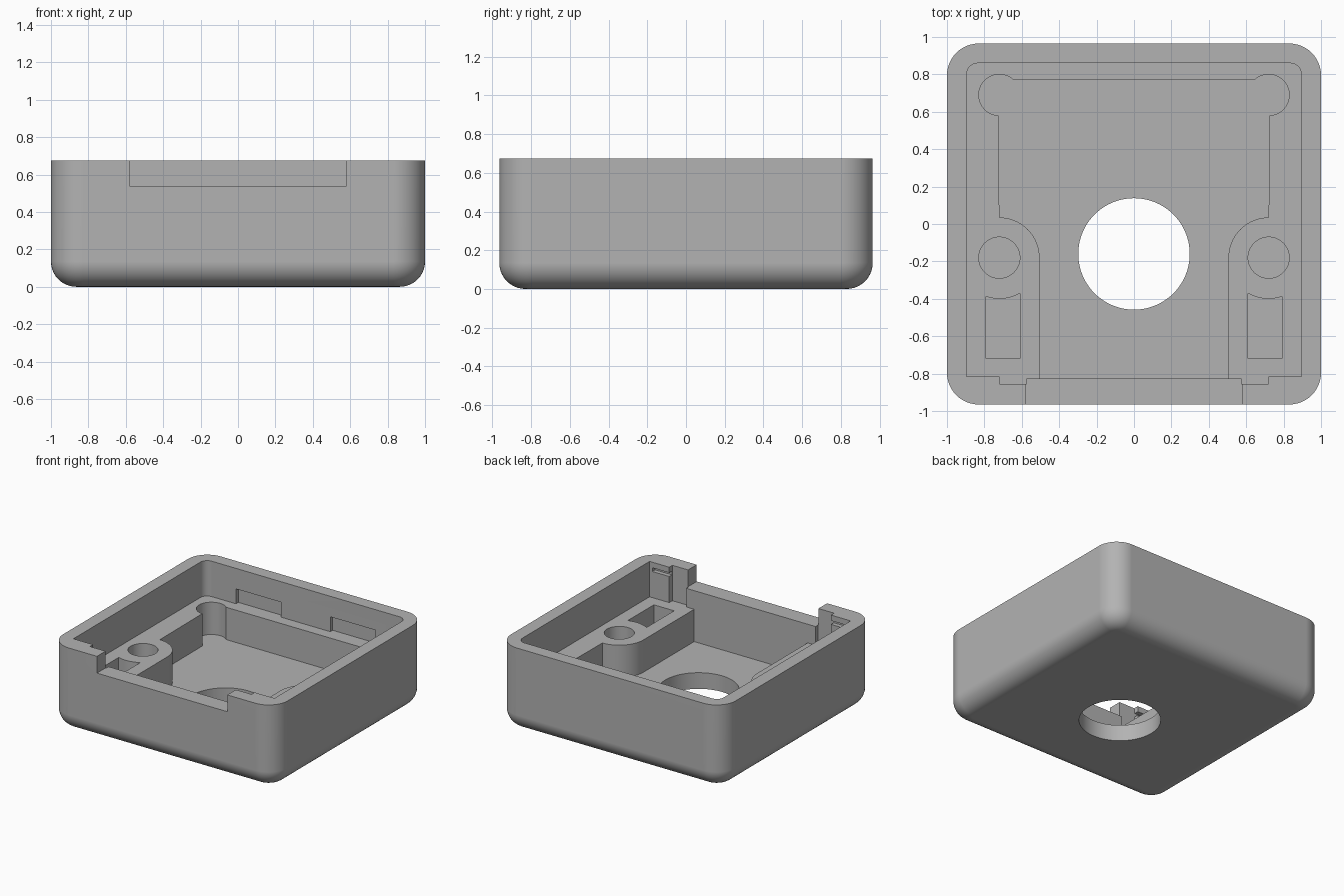
import bpy, bmesh
from math import cos, sin, pi, radians

if "Cube" in bpy.data.objects:
    bpy.data.objects.remove(bpy.data.objects["Cube"])

HEIGHT, LEDGE, FLOOR, ABOVE = 0.675, 0.39, 0.13, 0.9

grey = bpy.data.materials.new("light grey")
grey.use_nodes = True
colour = (0.45, 0.45, 0.45, 1)
grey.diffuse_color = colour
grey.node_tree.nodes["Principled BSDF"].inputs["Base Color"].default_value = colour


def arc(cx, cy, r, start, end, n=12):
    angles = [radians(start + (end - start) * i / n) for i in range(n + 1)]
    return [(cx + r * cos(a), cy + r * sin(a)) for a in angles]


def rounded_rect(x, y, r, n=12):
    corners = [(x - r, y - r), (r - x, y - r), (r - x, r - y), (x - r, r - y)]
    return [p for i, (cx, cy) in enumerate(corners)
            for p in arc(cx, cy, r, 90 * i, 90 * i + 90, n)]


def loft(name, rings):
    """Closed solid through a stack of (outline, z) rings."""
    bm = bmesh.new()
    loops = [[bm.verts.new((x, y, z)) for x, y in outline] for outline, z in rings]
    for low, high in zip(loops, loops[1:]):
        for i in range(len(low)):
            bm.faces.new((low[i - 1], low[i], high[i], high[i - 1]))
    bm.faces.new(loops[0][::-1])
    bm.faces.new(loops[-1])
    bmesh.ops.recalc_face_normals(bm, faces=bm.faces)
    mesh = bpy.data.meshes.new(name)
    bm.to_mesh(mesh)
    bm.free()
    obj = bpy.data.objects.new(name, mesh)
    bpy.context.collection.objects.link(obj)
    return obj


# Outer shell with rounded corners and a rounded bottom edge
fillet, radius, steps = 0.135, 0.17, 10
rings = []
for i in range(steps + 1):
    a = pi / 2 * i / steps
    inset = fillet * (1 - sin(a))
    rings.append((rounded_rect(1 - inset, 0.965 - inset, radius - inset),
                  fillet * (1 - cos(a))))
rings.append((rounded_rect(1, 0.965, radius), HEIGHT))
case = loft("enclosure_base", rings)
case.data.materials.append(grey)
bpy.context.view_layer.objects.active = case


def cut(outline, low, high):
    cutter = loft("cutter", [(outline, low), (outline, high)])
    cutter.hide_render = True
    mod = case.modifiers.new("cut", "BOOLEAN")
    mod.operation, mod.solver, mod.object = "DIFFERENCE", "EXACT", cutter
    bpy.ops.object.modifier_apply(modifier=mod.name)
    mesh = cutter.data
    bpy.data.objects.remove(cutter)
    bpy.data.meshes.remove(mesh)


def cut_box(x0, x1, y0, y1, low, high):
    cut([(x0, y0), (x1, y0), (x1, y1), (x0, y1)], low, high)


def circle(cx, cy, r, n=48):
    return arc(cx, cy, r, 0, 360, n)[:-1]


# Upper cavity above the ledge, rounded only at the back
cut([(-0.895, -0.815), (0.895, -0.815)] + arc(0.835, 0.8, 0.06, 0, 90, 8)
    + arc(-0.835, 0.8, 0.06, 90, 180, 8), LEDGE, ABOVE)

# Deep well that leaves a round-nosed boss on each side
right_side = [(0.505, -0.825)] + arc(0.72, -0.18, 0.215, 180, 90, 16) + [(0.725, 0.77)]
cut(right_side + [(-x, y) for x, y in reversed(right_side)], FLOOR, ABOVE)

# Front lid notch and the shallow wall relief beneath it
cut_box(-0.58, 0.58, -1.2, -0.7, 0.54, ABOVE)
cut_box(-0.58, 0.58, -0.825, -0.7, LEDGE, ABOVE)

# Round window through the floor
cut(circle(0, -0.16, 0.298, 80), -0.2, 0.3)

for side in (-1, 1):
    # Corner relief and screw hole
    cut(circle(side * 0.72, 0.69, 0.11), FLOOR, ABOVE)
    cut(circle(side * 0.72, -0.18, 0.11), FLOOR, 0.5)
    # Pocket in the boss with one curved end
    pocket = [(0.61, -0.72), (0.79, -0.72)] + arc(0.72, -0.18, 0.22, -71.4, -120, 8)
    cut([(side * x, y) for x, y in pocket], FLOOR, 0.5)
    # Entry groove beside the notch, thin catch slot, and back wall slot
    cut_box(side * 0.575, side * 0.72, -0.855, -0.7, LEDGE, ABOVE)
    cut_box(side * 0.7, side * 0.87, -0.85, -0.75, 0.6, 0.63)
    cut_box(side * 0.22, side * 0.62, 0.8, 0.89, LEDGE, 0.51)

# Smooth curved walls while keeping crisp edges
case.select_set(True)
bpy.ops.object.shade_smooth_by_angle(angle=radians(30))
weighted = case.modifiers.new("even_shading", "WEIGHTED_NORMAL")
weighted.keep_sharp = True
